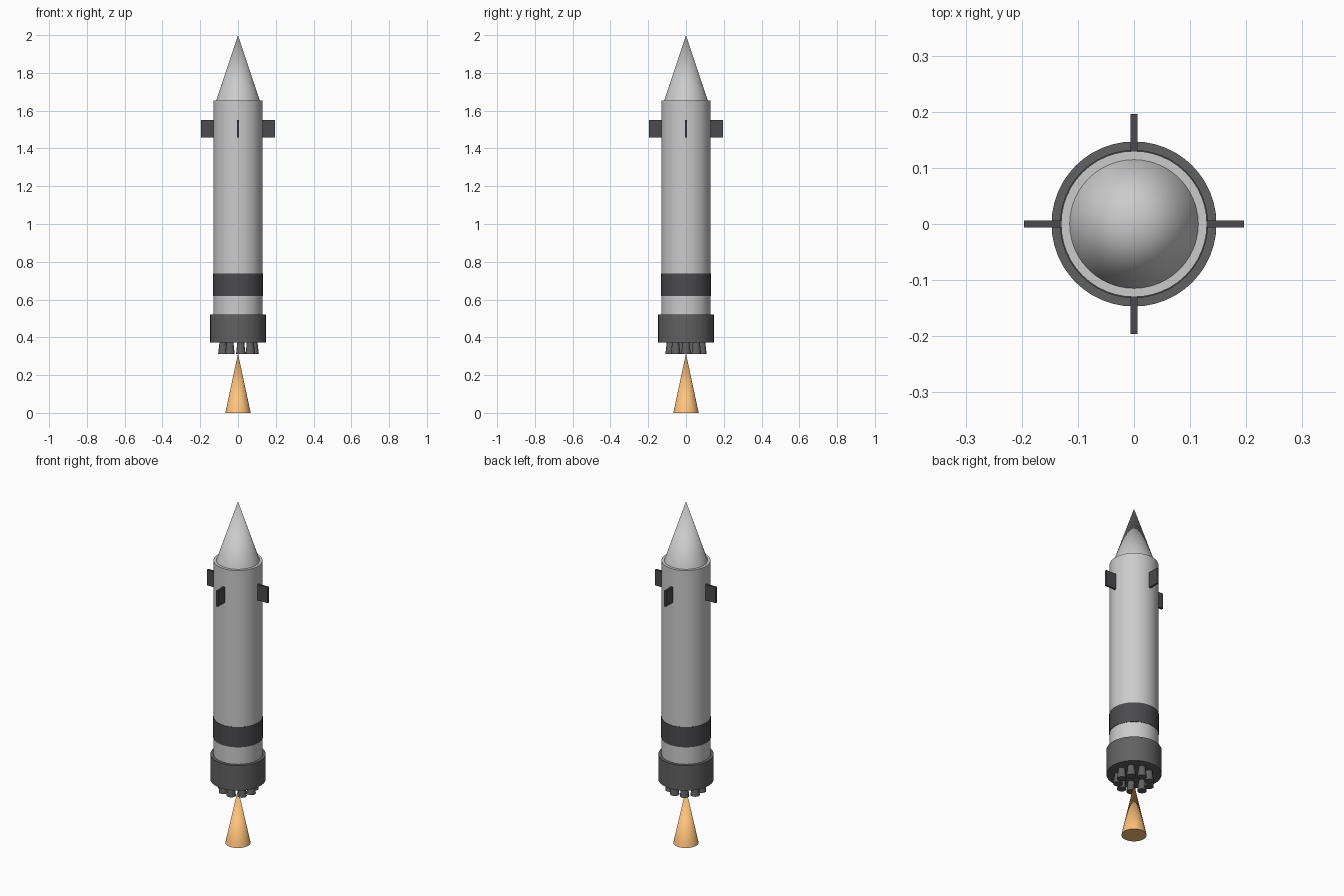
import bpy
from math import cos, sin, pi, radians

if "Cube" in bpy.data.objects:
    bpy.data.objects.remove(bpy.data.objects["Cube"])


def material(name, rgb):
    m = bpy.data.materials.new(name)
    m.diffuse_color = (*rgb, 1)
    m.use_nodes = True
    m.node_tree.nodes["Principled BSDF"].inputs["Base Color"].default_value = m.diffuse_color
    return m


charcoal = material("charcoal", (0.07, 0.07, 0.075))
dark_grey = material("dark_grey", (0.12, 0.12, 0.12))
flame_orange = material("flame_orange", (1.0, 0.55, 0.2))


def cone(name, r_bottom, r_top, z0, z1, x=0, y=0, sides=48, mat=None):
    """Upright cylinder or cone between two heights."""
    bpy.ops.mesh.primitive_cone_add(vertices=sides, radius1=r_bottom, radius2=r_top,
                                    depth=z1 - z0, location=(x, y, (z0 + z1) / 2))
    ob = bpy.context.object
    ob.name = name
    bpy.ops.object.shade_smooth_by_angle(angle=radians(35))
    if mat:
        ob.data.materials.append(mat)
    return ob


# Hull, nose and the dark rings around the hull
cone("hull", 0.13, 0.13, 0.45, 1.655)
cone("nose_cone", 0.115, 0, 1.654, 2.0)
cone("dark_band", 0.132, 0.132, 0.62, 0.738, mat=charcoal)
cone("engine_collar", 0.147, 0.147, 0.373, 0.52, mat=dark_grey)

# Ring of nine flared nozzles under the collar
for i in range(9):
    a = 2 * pi * i / 9
    cone(f"nozzle_{i + 1}", 0.025, 0.018, 0.313, 0.376,
         0.085 * cos(a), 0.085 * sin(a), sides=20, mat=dark_grey)

# Exhaust flame
cone("exhaust_flame", 0.067, 0, 0, 0.315, mat=flame_orange)

# Four steering fins near the top of the hull
for i in range(4):
    a = pi / 2 * i
    bpy.ops.mesh.primitive_cube_add(size=1, location=(0.161 * cos(a), 0.161 * sin(a), 1.504),
                                    rotation=(0, 0, a))
    fin = bpy.context.object
    fin.name = f"steering_fin_{i + 1}"
    fin.scale = (0.07, 0.012, 0.092)
    fin.data.materials.append(charcoal)
